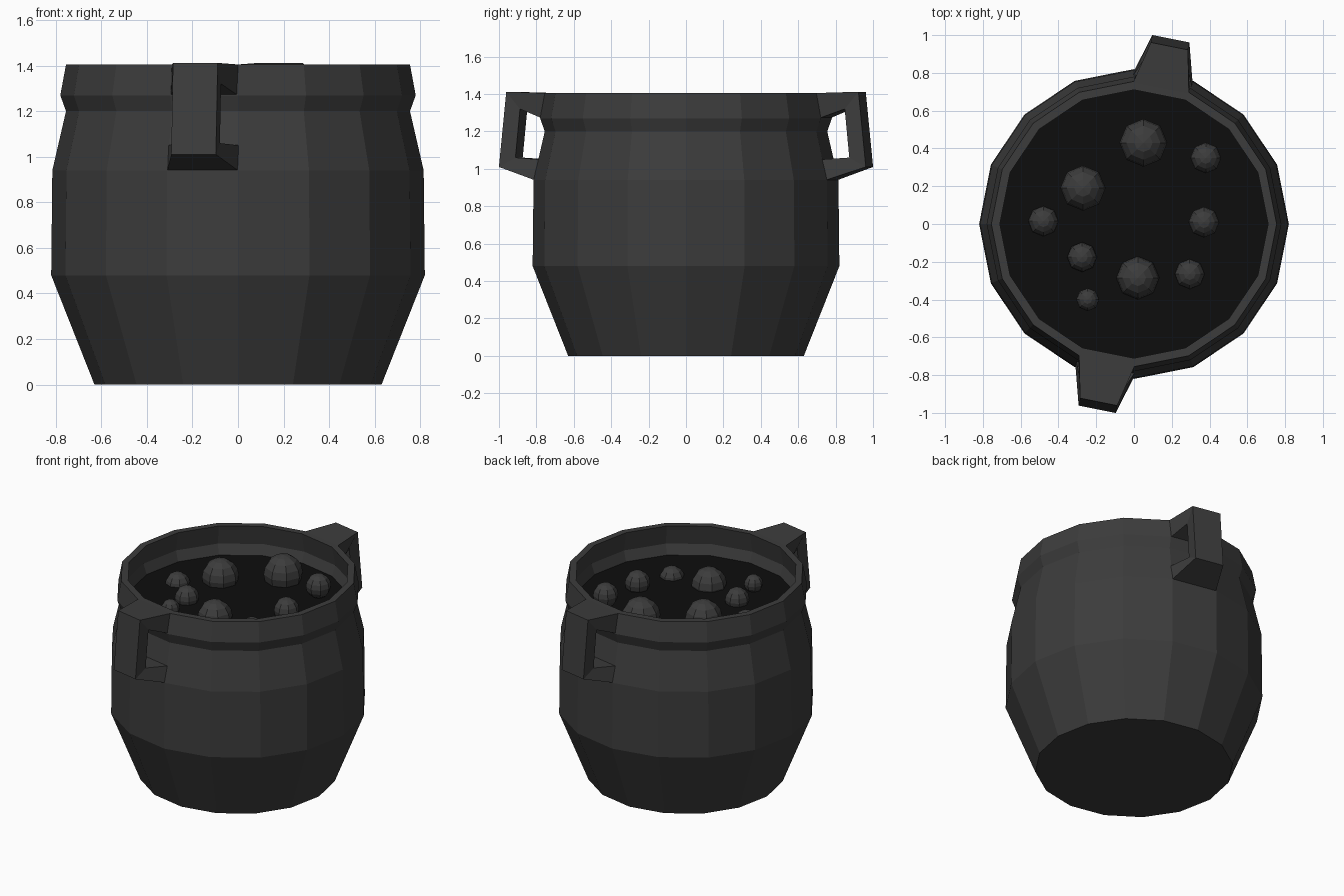
import bpy, bmesh
from math import sin, cos, pi

if "Cube" in bpy.data.objects:
    bpy.data.objects.remove(bpy.data.objects["Cube"])

SIDES = 16


def material(name, v):
    m = bpy.data.materials.new(name)
    m.diffuse_color = (v, v, v, 1)
    m.use_nodes = True
    m.node_tree.nodes["Principled BSDF"].inputs["Base Color"].default_value = m.diffuse_color
    return m


IRON = material("dark_iron", 0.045)
BREW = material("black_brew", 0.004)


def finish(bm, name, mat):
    bmesh.ops.recalc_face_normals(bm, faces=bm.faces)
    me = bpy.data.meshes.new(name)
    bm.to_mesh(me)
    bm.free()
    me.materials.append(mat)
    ob = bpy.data.objects.new(name, me)
    bpy.context.collection.objects.link(ob)
    return ob


def ring(bm, r, z):
    return [bm.verts.new((r * cos(2 * pi * i / SIDES), r * sin(2 * pi * i / SIDES), z))
            for i in range(SIDES)]


def bridge(bm, a, b):
    n = len(a)
    for i in range(n):
        j = (i + 1) % n
        bm.faces.new((a[i], a[j], b[j], b[i]))


# Pot: faceted lathe from the base up the outside and down inside the rim
profile = [(0.63, 0), (0.82, 0.48), (0.815, 0.94), (0.755, 1.20), (0.78, 1.27),
           (0.755, 1.405), (0.71, 1.405), (0.735, 1.27), (0.71, 1.20)]
bm = bmesh.new()
rings = [ring(bm, r, z) for r, z in profile]
for a, b in zip(rings, rings[1:]):
    bridge(bm, a, b)
bm.faces.new(rings[0])
finish(bm, "pot", IRON)

# Liquid surface
bm = bmesh.new()
bm.faces.new(ring(bm, 0.712, 1.20))
liquid = finish(bm, "liquid", BREW)

# Bubbles: x, y, z, radius
bubbles = [(0.05, 0.43, 1.25, 0.127), (0.38, 0.35, 1.28, 0.082), (-0.27, 0.19, 1.235, 0.12),
           (-0.48, 0.015, 1.19, 0.082), (0.37, 0.01, 1.24, 0.082), (-0.275, -0.175, 1.225, 0.079),
           (0.02, -0.285, 1.21, 0.114), (0.295, -0.265, 1.185, 0.082), (-0.245, -0.4, 1.24, 0.061)]
for i, (x, y, z, r) in enumerate(bubbles):
    bm = bmesh.new()
    bmesh.ops.create_uvsphere(bm, u_segments=8, v_segments=8, radius=r)
    ob = finish(bm, f"bubble_{i + 1}", IRON)
    ob.location = (x, y, z)

# Handles: four cross-sections (outer r, z, inner r, z, half width), each grown from one wall facet
sections = [(0.735, 1.405, 0.755, 1.27, 0.15), (0.96, 1.412, 0.885, 1.32, 0.10),
            (1.0, 1.01, 0.91, 1.06, 0.10), (0.795, 0.94, 0.77, 1.05, 0.158)]


def handle(name, ang):
    bm = bmesh.new()
    loops = []
    for ro, zo, ri, zi, w in sections:
        loops.append([bm.verts.new((r * cos(ang) - s * sin(ang), r * sin(ang) + s * cos(ang), z))
                      for r, z, s in ((ro, zo, -w), (ro, zo, w), (ri, zi, w), (ri, zi, -w))])
    for a, b in zip(loops, loops[1:]):
        bridge(bm, a, b)
    bm.faces.new(loops[0])
    bm.faces.new(loops[-1])
    finish(bm, name, IRON)


front = -pi / 2 - pi / SIDES
handle("front_handle", front)
handle("back_handle", front + pi)
